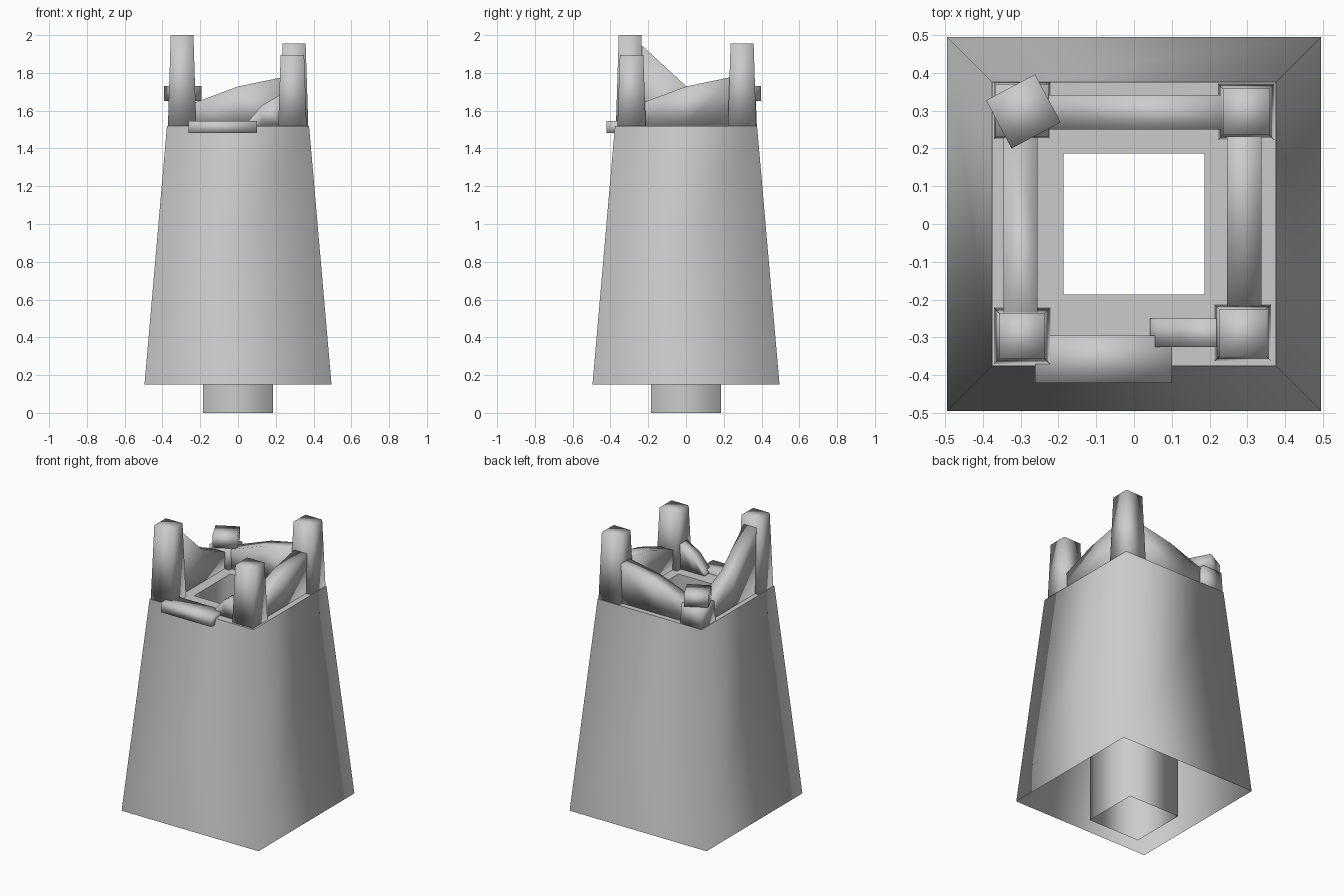
import bpy, bmesh
from math import radians
from mathutils import Matrix

if "Cube" in bpy.data.objects:
    bpy.data.objects.remove(bpy.data.objects["Cube"])

def finish(name, bm, sharp_z=None):
    bmesh.ops.recalc_face_normals(bm, faces=bm.faces)
    for f in bm.faces:
        f.smooth = True
    if sharp_z is not None:
        for e in bm.edges:
            if all(abs(v.co.z - sharp_z) < 1e-4 for v in e.verts):
                e.smooth = False
    me = bpy.data.meshes.new(name)
    bm.to_mesh(me)
    bm.free()
    ob = bpy.data.objects.new(name, me)
    bpy.context.collection.objects.link(ob)
    return ob

def square(bm, cx, cy, h, z):
    return [bm.verts.new((cx + sx * h, cy + sy * h, z))
            for sx, sy in ((-1, -1), (1, -1), (1, 1), (-1, 1))]

def stack(name, cx, cy, rings, caps=True, sharp_z=None):
    """Join square rings (half size, height) into one skin."""
    bm = bmesh.new()
    loops = [square(bm, cx, cy, h, z) for h, z in rings]
    for a, b in zip(loops, loops[1:]):
        for i in range(4):
            j = (i + 1) % 4
            bm.faces.new((a[i], a[j], b[j], b[i]))
    if caps:
        bm.faces.new(loops[0][::-1])
        bm.faces.new(loops[-1])
    return finish(name, bm, sharp_z)

def broken_wall(name, axis, tops, lo, hi, base=1.52):
    """Wall along an axis; tops = (position, height), lo/hi = its two sides."""
    bm = bmesh.new()
    rings = []
    for t, z in tops:
        pts = [(lo, base), (hi, base), (hi, z), (lo, z)]
        rings.append([bm.verts.new((t, s, h) if axis == 'x' else (s, t, h)) for s, h in pts])
    for a, b in zip(rings, rings[1:]):
        for i in range(4):
            j = (i + 1) % 4
            bm.faces.new((a[i], a[j], b[j], b[i]))
    bm.faces.new(rings[0][::-1])
    bm.faces.new(rings[-1])
    return finish(name, bm)

def block(name, loc, size, turn=0):
    bm = bmesh.new()
    bmesh.ops.create_cube(bm, size=1, matrix=Matrix.Translation(loc)
                          @ Matrix.Rotation(radians(turn), 4, 'Z')
                          @ Matrix.Diagonal((*size, 1)))
    return finish(name, bm)

# Tapered tower: open-bottomed shell, flat rim, square shaft down to the ground
stack("tower_body", 0, 0, [(0.495, 0.15), (0.376, 1.52), (0.186, 1.52), (0.186, 0)],
      caps=False, sharp_z=1.52)

# Corner posts of different heights, one of them a stump
for name, x, y, top, top_half in (
        ("post_front_left", -0.296, -0.296, 2.0, 0.06),
        ("post_front_right", 0.288, -0.288, 1.895, 0.062),
        ("post_back_right", 0.297, 0.297, 1.955, 0.061),
        ("post_stump_back_left", -0.296, 0.3, 1.65, 0.07)):
    stack(name, x, y, [(0.075, 1.52), (top_half, top)])

# Broken walls between the posts
broken_wall("wall_back", 'x', [(-0.25, 1.635), (0, 1.728), (0.25, 1.78)], 0.25, 0.342)
broken_wall("wall_right", 'y', [(-0.25, 1.635), (0, 1.728), (0.25, 1.78)], 0.246, 0.338)
broken_wall("wall_left", 'y', [(-0.25, 1.96), (0, 1.73), (0.25, 1.62)], -0.345, -0.255)
broken_wall("wall_front_fragment", 'x',
            [(0.042, 1.53), (0.06, 1.55), (0.125, 1.627), (0.25, 1.70)], -0.325, -0.25)

# Fallen pieces
block("fallen_slab", (-0.081, -0.358, 1.513), (0.362, 0.125, 0.064))
block("loose_block", (-0.293, 0.298, 1.69), (0.147, 0.144, 0.08), 28)
